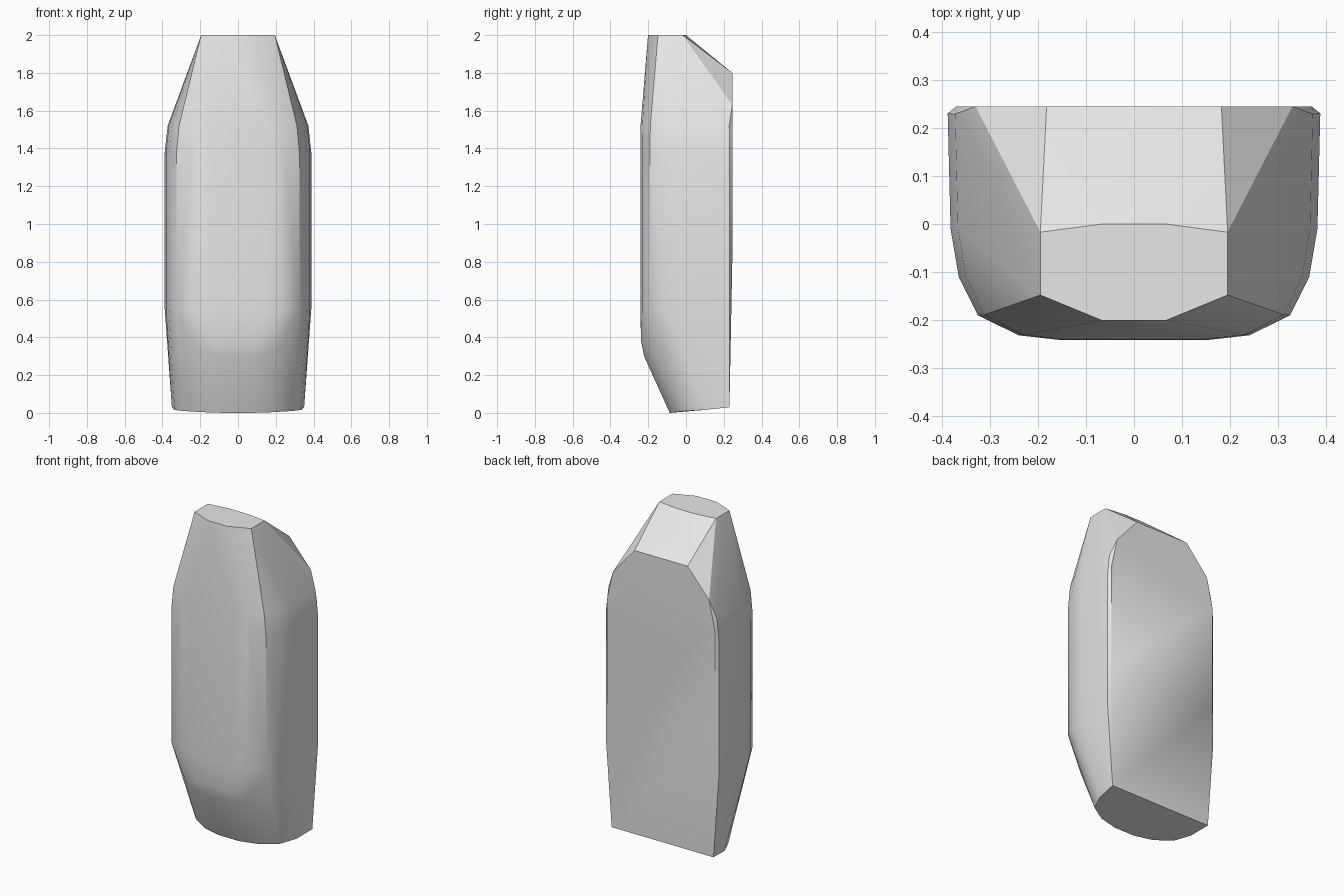
import bpy
import bmesh
import math

default = bpy.data.objects.get("Cube")
if default:
    bpy.data.objects.remove(default, do_unlink=True)

# Plain grey material
grey = bpy.data.materials.new("plain_grey")
grey.use_nodes = True
grey.diffuse_color = (0.8, 0.8, 0.8, 1)
grey.node_tree.nodes["Principled BSDF"].inputs["Base Color"].default_value = (0.8, 0.8, 0.8, 1)

# Half cross-section of the straight middle, from the back round to the front
mid_section = [(0.388, 0.23), (0.382, -0.01), (0.365, -0.11), (0.325, -0.19),
               (0.24, -0.232), (0.15, -0.242)]

# Half outlines (x, y, z) of the shaped ends
foot = [(0.35, 0.23, 0.03), (0.335, 0.1, 0.016), (0.29, 0.0, 0.01),
        (0.19, -0.06, 0.004), (0.07, -0.086, 0.0)]
toe_curve = [(0.22, -0.205, 0.35), (0.1, -0.222, 0.3), (0.12, -0.238, 0.38)]
back_panel = [(0.37, 0.245, 0.8), (0.37, 0.245, 1.45), (0.33, 0.245, 1.63),
              (0.182, 0.245, 1.8)]
top_cap = [(0.195, -0.017, 2.0), (0.195, -0.148, 2.0), (0.066, -0.201, 2.0),
           (0.066, 0.0, 2.0)]


def ring(z, width=1.0, depth=1.0):
    """The middle section at height z, slightly scaled."""
    return [(x * width, y * depth, z) for x, y in mid_section]


half = foot + toe_curve + back_panel + top_cap
half += ring(0.55) + ring(1.38) + ring(1.52, 0.96, 0.995)

# Faceted body: wrap the mirrored outlines in one closed skin
bm = bmesh.new()
for x, y, z in half:
    for side in (-1, 1):
        bm.verts.new((side * x, y, z))
skin = bmesh.ops.convex_hull(bm, input=bm.verts[:])
loose = [v for v in bm.verts if not v.link_faces]
bmesh.ops.delete(bm, geom=loose, context='VERTS')
bmesh.ops.dissolve_limit(bm, angle_limit=math.radians(1), verts=bm.verts[:], edges=bm.edges[:])
bmesh.ops.recalc_face_normals(bm, faces=bm.faces[:])

mesh = bpy.data.meshes.new("body")
bm.to_mesh(mesh)
bm.free()
mesh.materials.append(grey)
body = bpy.data.objects.new("body", mesh)
bpy.context.collection.objects.link(body)

# Soft sides with crisp top, back and foot edges
bpy.ops.object.select_all(action='DESELECT')
body.select_set(True)
bpy.context.view_layer.objects.active = body
bpy.ops.object.shade_smooth_by_angle(angle=math.radians(30))
